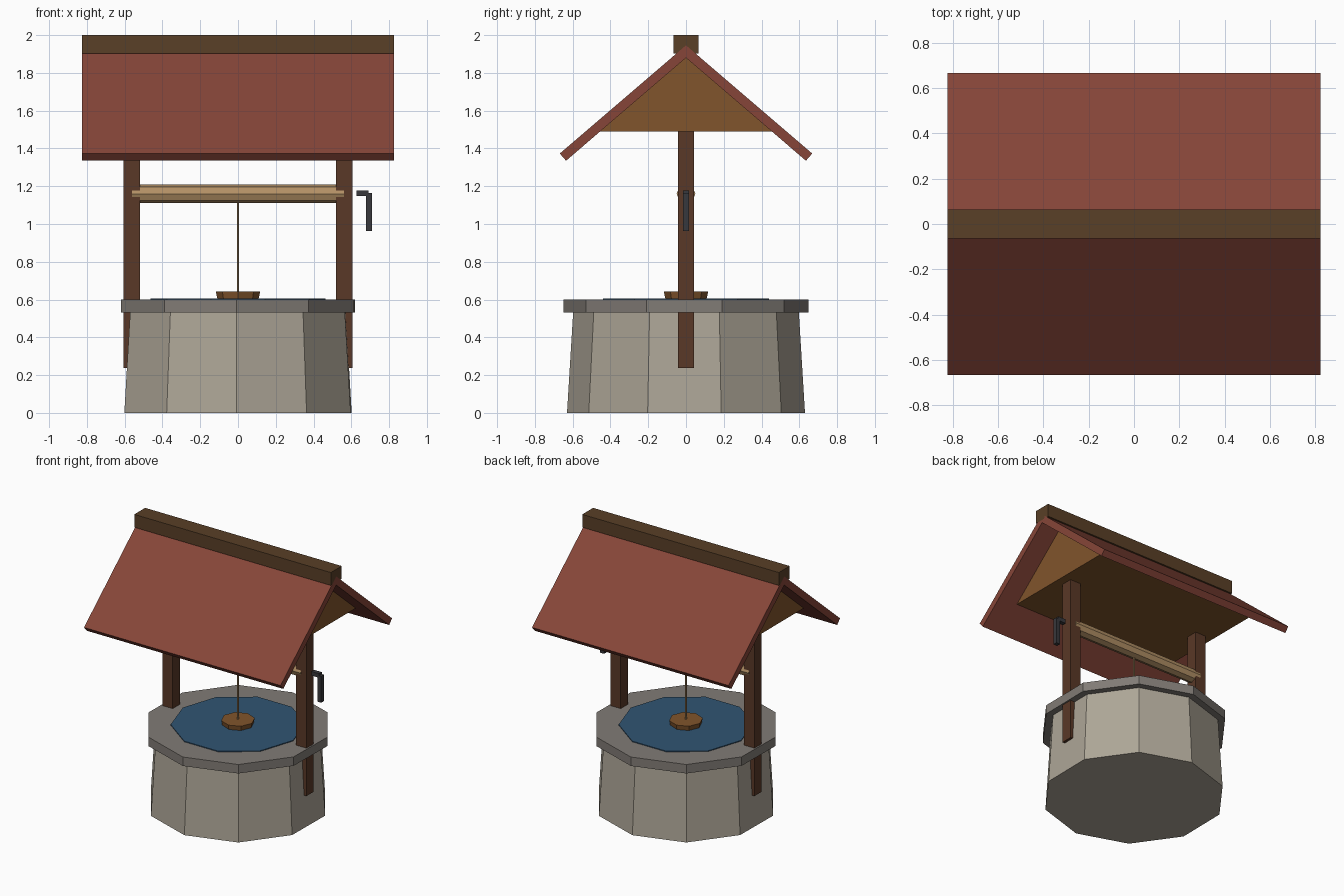
import bpy, bmesh, math
from mathutils import Matrix, Vector

if "Cube" in bpy.data.objects:
    bpy.data.objects.remove(bpy.data.objects["Cube"])


def material(name, rgb):
    m = bpy.data.materials.new(name)
    m.diffuse_color = (*rgb, 1)
    m.use_nodes = True
    m.node_tree.nodes["Principled BSDF"].inputs["Base Color"].default_value = m.diffuse_color
    return m


STONE = material("stone", (0.42, 0.38, 0.31))
RIM = material("rim_stone", (0.22, 0.20, 0.18))
WOOD = material("dark_wood", (0.10, 0.04, 0.02))
RIDGE = material("ridge_wood", (0.10, 0.05, 0.02))
GABLE = material("gable_wood", (0.22, 0.09, 0.025))
TILE = material("roof_red", (0.24, 0.06, 0.04))
PALE = material("pale_wood", (0.45, 0.28, 0.13))
WATER = material("water", (0.03, 0.09, 0.17))
IRON = material("iron", (0.04, 0.04, 0.045))


def finish(name, bm, mat):
    bmesh.ops.recalc_face_normals(bm, faces=bm.faces[:])
    mesh = bpy.data.meshes.new(name)
    bm.to_mesh(mesh)
    bm.free()
    mesh.materials.append(mat)
    ob = bpy.data.objects.new(name, mesh)
    bpy.context.collection.objects.link(ob)
    return ob


def extrude(name, profile, vec, mat):
    """Prism: a closed profile of 3D points swept along vec."""
    bm = bmesh.new()
    face = bm.faces.new([bm.verts.new(p) for p in profile])
    res = bmesh.ops.extrude_face_region(bm, geom=[face], use_keep_orig=True)
    moved = [g for g in res["geom"] if isinstance(g, bmesh.types.BMVert)]
    bmesh.ops.translate(bm, verts=moved, vec=Vector(vec))
    return finish(name, bm, mat)


def box(name, x, y, z, mat):
    return extrude(name, [(x[0], y[0], z[0]), (x[1], y[0], z[0]),
                          (x[1], y[1], z[0]), (x[0], y[1], z[0])],
                   (0, 0, z[1] - z[0]), mat)


def frustum(name, n, r0, r1, z0, z1, mat, turn=0.0):
    """Upright n-sided drum; turn is the angle of the first corner from +x."""
    bm = bmesh.new()
    rings = [[bm.verts.new((r * math.cos(turn + math.tau * i / n),
                            r * math.sin(turn + math.tau * i / n), z))
              for i in range(n)] for r, z in ((r0, z0), (r1, z1))]
    for i in range(n):
        j = (i + 1) % n
        bm.faces.new((rings[0][i], rings[0][j], rings[1][j], rings[1][i]))
    bm.faces.new(rings[0][::-1])
    bm.faces.new(rings[1])
    return finish(name, bm, mat)


# Stone well: tapered wall, overhanging rim, water surface
frustum("well_wall", 10, 0.63, 0.597, 0, 0.54, STONE, 0.3)
frustum("well_rim", 10, 0.648, 0.648, 0.532, 0.60, RIM, 0.3)
frustum("water_surface", 10, 0.463, 0.463, 0.57, 0.606, WATER)

# Bucket and rope
frustum("bucket", 8, 0.088, 0.117, 0.50, 0.642, GABLE)
frustum("rope", 6, 0.006, 0.006, 0.63, 1.13, PALE)

# Posts and roof slopes, mirrored left/right and front/back
for s, side, slope in ((-1, "left", "front"), (1, "right", "back")):
    box(side + "_post", sorted((s * 0.518, s * 0.605)), (-0.043, 0.043),
        (0.237, 1.50), WOOD)
    extrude(slope + "_roof", [(-0.825, s * y, z) for y, z in
            ((0, 1.88), (0.635, 1.335), (0.668, 1.373), (0, 1.946))],
            (1.65, 0, 0), TILE)

# Gable block and ridge beam
extrude("gable", [(-0.67, -0.457, 1.49), (-0.67, 0.457, 1.49), (-0.67, 0, 1.883)],
        (1.34, 0, 0), GABLE)
box("ridge_beam", (-0.825, 0.825), (-0.065, 0.065), (1.902, 2.0), RIDGE)

# Winding drum between the posts
drum = frustum("winding_drum", 8, 0.05, 0.05, -0.56, 0.56, PALE)
drum.data.transform(Matrix.Translation((0, 0, 1.16)) @ Matrix.Rotation(math.pi / 2, 4, 'Y'))

# Crank
box("crank_axle", (0.627, 0.692), (-0.016, 0.016), (1.147, 1.178), IRON)
box("crank_handle", (0.677, 0.710), (-0.016, 0.016), (0.963, 1.163), IRON)
